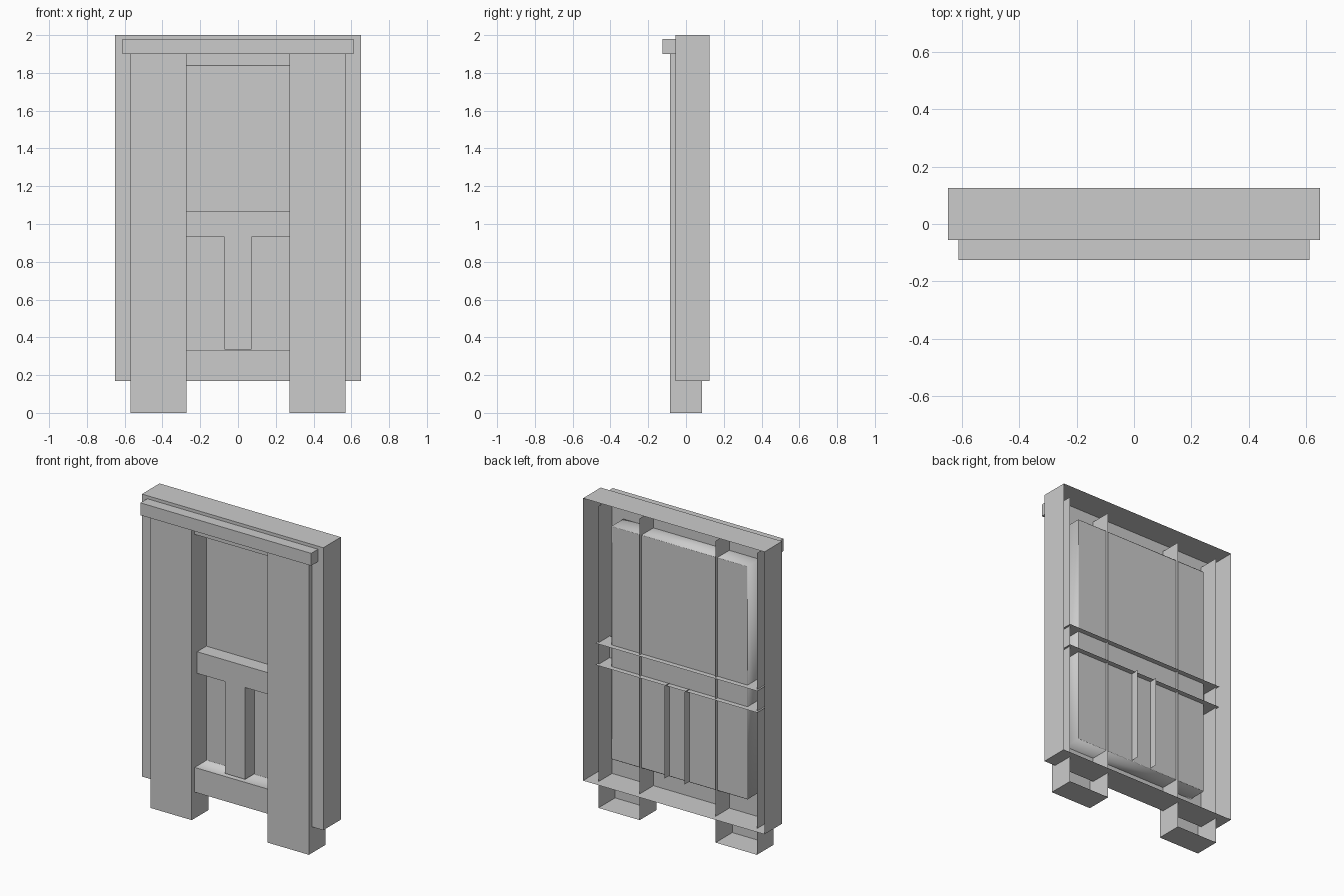
import bpy, bmesh
from mathutils import Vector

if "Cube" in bpy.data.objects:
    bpy.data.objects.remove(bpy.data.objects["Cube"])


def finish(name, bm, mirror=False):
    bmesh.ops.recalc_face_normals(bm, faces=bm.faces)
    me = bpy.data.meshes.new(name)
    bm.to_mesh(me)
    bm.free()
    ob = bpy.data.objects.new(name, me)
    bpy.context.collection.objects.link(ob)
    if mirror:
        ob.modifiers.new("mirror", "MIRROR").use_axis = (True, False, False)
    return ob


def open_box(x, y, z, skip=()):
    """Box between (min, max) ranges, leaving out faces that point along the skip directions."""
    bm = bmesh.new()
    bmesh.ops.create_cube(bm, size=1)
    bmesh.ops.recalc_face_normals(bm, faces=bm.faces)
    gone = [f for f in bm.faces if any(f.normal.dot(Vector(d)) > 0.9 for d in skip)]
    bmesh.ops.delete(bm, geom=gone, context='FACES')
    for v in bm.verts:
        v.co = [a + (c + 0.5) * (b - a) for c, (a, b) in zip(v.co, (x, y, z))]
    return bm


LEFT, RIGHT, FRONT, BACK = (-1, 0, 0), (1, 0, 0), (0, -1, 0), (0, 1, 0)
UP, DOWN = (0, 0, 1), (0, 0, -1)
FY, PY = -0.055, 0.065            # frame front and panel depth
HX, HZ0, HZ1 = 0.487, 0.33, 1.84  # panel opening

# Outer casing: four walls, open at the back
finish("casing", open_box((-0.65, 0.65), (FY, 0.125), (0.17, 2.0), (FRONT, BACK)))

# Casing front: a flat ring around the panel opening
bm = bmesh.new()
rings = [[bm.verts.new((sx * hx, FY, z)) for sx, z in ((-1, z0), (1, z0), (1, z1), (-1, z1))]
         for hx, z0, z1 in ((0.65, 0.17, 2.0), (HX, HZ0, HZ1))]
for i in range(4):
    j = (i + 1) % 4
    bm.faces.new((rings[0][i], rings[0][j], rings[1][j], rings[1][i]))
ring = finish("casing_front", bm)
if ring.data.polygons[0].normal.y > 0:
    ring.data.flip_normals()

# Recessed panel: a soft-shaded tray with a flat floor
bm = open_box((-HX, HX), (FY, PY), (HZ0, HZ1), (FRONT,))
floor = [f for f in bm.faces if f.normal.y > 0.9]
bmesh.ops.inset_region(bm, faces=floor, thickness=0.006)
for f in bm.faces:
    f.smooth = True
finish("recessed_panel", bm)

# Legs running up the front, hollow from behind
finish("front_legs", open_box((0.272, 0.568), (-0.085, 0.085), (0, 1.955), (BACK, UP)), mirror=True)

# Middle rail and centre stile, hollow from behind
finish("middle_rail", open_box((-0.58, 0.58), (-0.03, 0.1), (0.93, 1.07), (BACK, LEFT, RIGHT)))
finish("centre_stile", open_box((-0.072, 0.072), (-0.03, 0.118), (0.335, 0.935), (BACK, UP, DOWN)))

# Moulding bar across the top
finish("top_bar", open_box((-0.612, 0.612), (-0.125, FY), (1.9, 1.98), (BACK,)))
